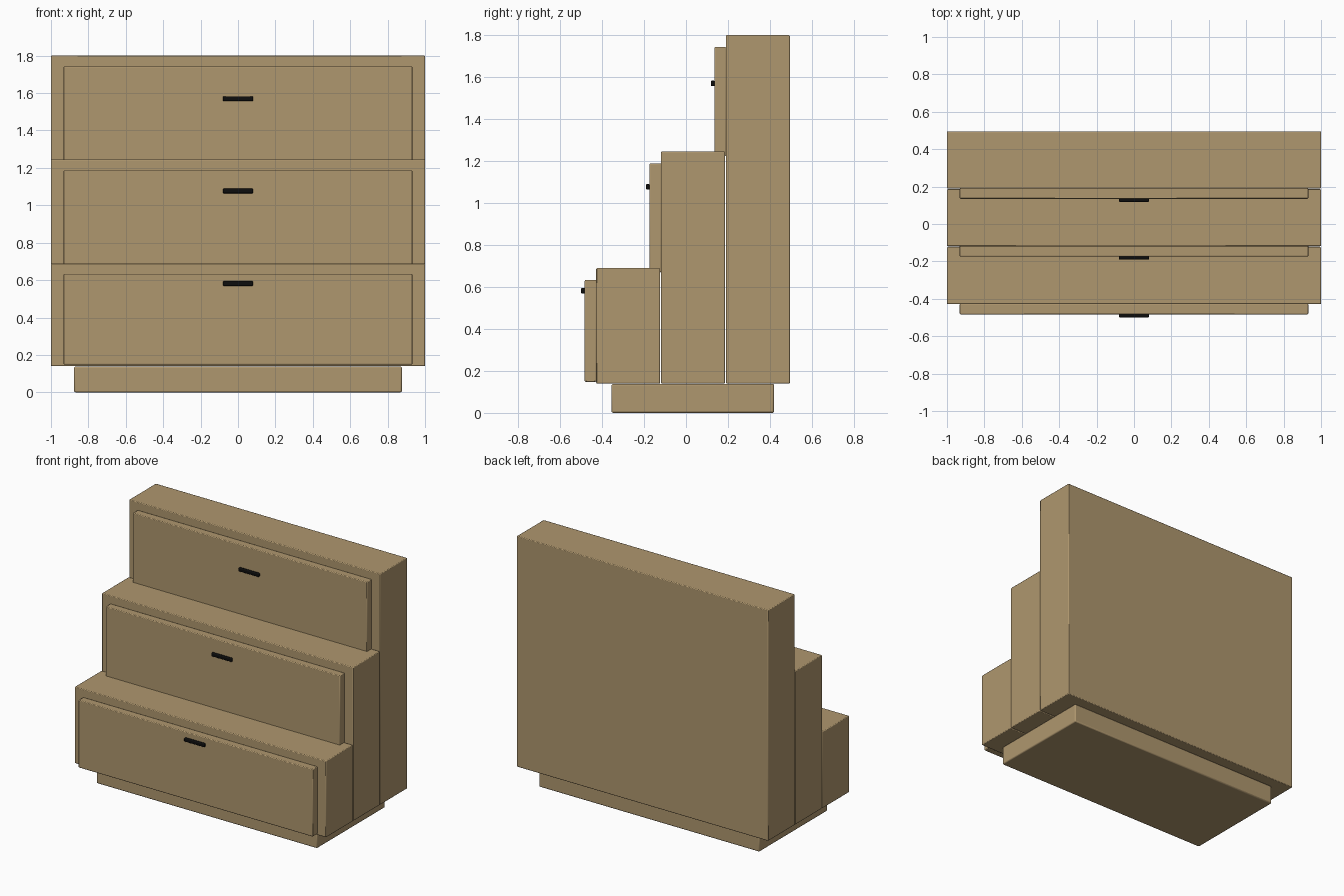
import bpy
import bmesh
from mathutils import Vector

cube = bpy.data.objects.get("Cube")
if cube:
    bpy.data.objects.remove(cube, do_unlink=True)


def make_material(name, colour):
    mat = bpy.data.materials.new(name)
    mat.use_nodes = True
    mat.diffuse_color = colour
    mat.node_tree.nodes["Principled BSDF"].inputs["Base Color"].default_value = colour
    return mat


wood = make_material("light oak", (0.43, 0.31, 0.157, 1))
black = make_material("black handle", (0.004, 0.004, 0.004, 1))


def rounded_box(name, low, high, mat, bevel, segments=2):
    """Box between two corners with softened edges."""
    low, high = Vector(low), Vector(high)
    mesh = bpy.data.meshes.new(name)
    bm = bmesh.new()
    bmesh.ops.create_cube(bm, size=1)
    bmesh.ops.scale(bm, vec=high - low, verts=bm.verts)
    bmesh.ops.translate(bm, vec=(low + high) / 2, verts=bm.verts)
    bm.to_mesh(mesh)
    bm.free()
    mesh.materials.append(mat)
    obj = bpy.data.objects.new(name, mesh)
    bpy.context.collection.objects.link(obj)
    mod = obj.modifiers.new("soft edges", "BEVEL")
    mod.width = bevel
    mod.segments = segments
    bpy.ops.object.select_all(action="DESELECT")
    obj.select_set(True)
    bpy.context.view_layer.objects.active = obj
    bpy.ops.object.shade_smooth_by_angle()
    return obj


# Recessed base
rounded_box("plinth", (-0.877, -0.355, 0), (0.877, 0.42, 0.138), wood, 0.008)

# Three steps, each a cabinet with a drawer front and a handle
pitch, rise, bottom = 0.309, 0.555, 0.14
floor = bottom + 0.008
for i, (label, handle_z) in enumerate([("lower", 0.582), ("middle", 1.077), ("upper", 1.57)]):
    front = -0.428 + i * pitch
    top = 0.69 + i * rise
    face = front - 0.055
    rounded_box(label + "_cabinet", (-1, front, bottom), (1, front + 0.305, top), wood, 0.005)
    rounded_box(label + "_drawer_front", (-0.932, face, floor), (0.932, front + 0.002, top - 0.057), wood, 0.005)
    rounded_box(label + "_handle", (-0.081, face - 0.017, handle_z - 0.013),
                (0.081, face + 0.002, handle_z + 0.013), black, 0.006, 3)
    floor = top - 0.02
